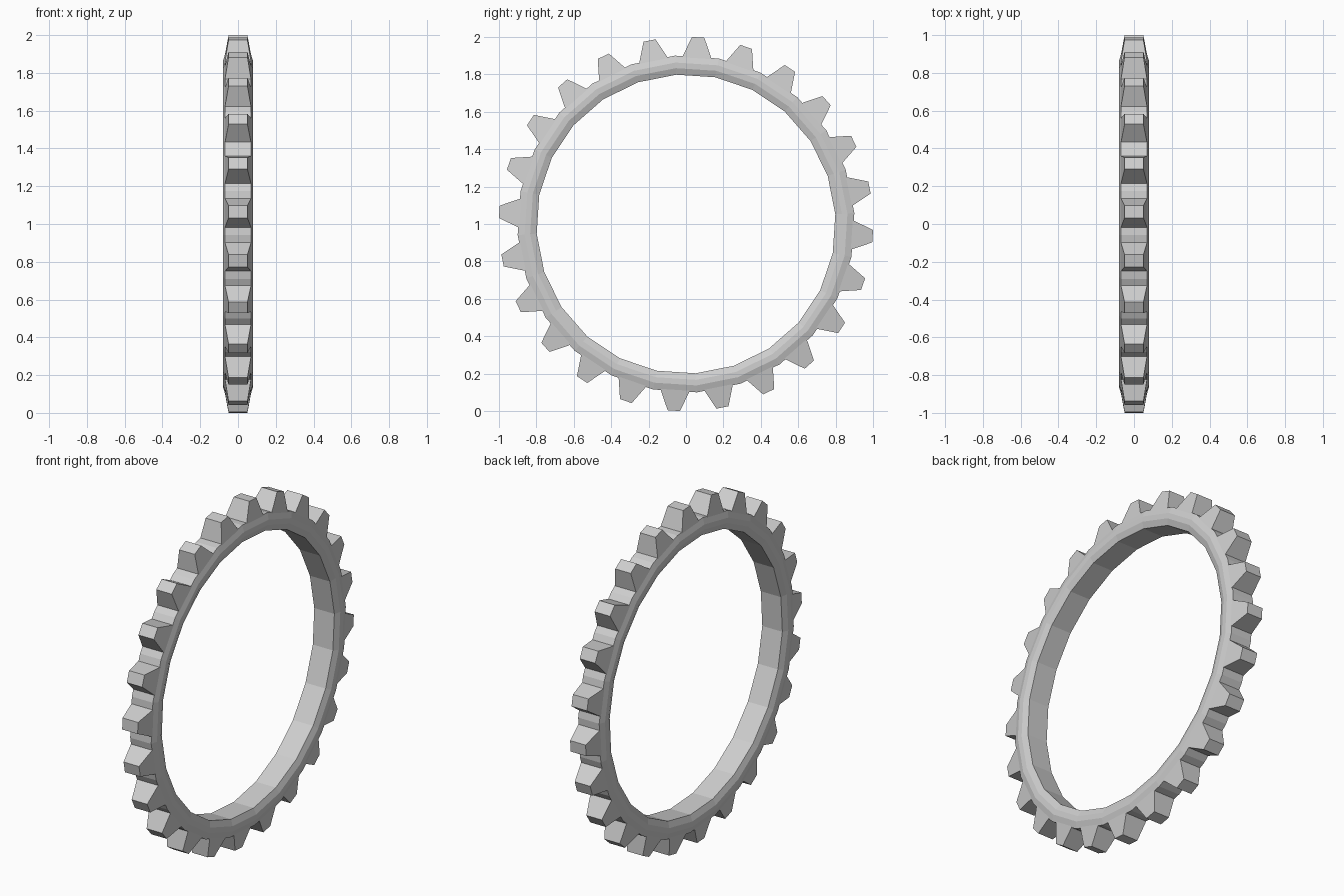
import bpy, bmesh
from math import sin, cos, pi, radians
from mathutils import Matrix

cube = bpy.data.objects.get("Cube")
if cube:
    bpy.data.objects.remove(cube, do_unlink=True)

TEETH = 24
PITCH = 2 * pi / TEETH
FIRST = radians(3.75)          # angle of the first tooth from straight up

steel = bpy.data.materials.new("light grey metal")
steel.use_nodes = True
grey = (0.62, 0.62, 0.62, 1)
steel.diffuse_color = grey
steel.node_tree.nodes["Principled BSDF"].inputs["Base Color"].default_value = grey


def finish(bm, name):
    bmesh.ops.recalc_face_normals(bm, faces=bm.faces)
    mesh = bpy.data.meshes.new(name)
    bm.to_mesh(mesh)
    bm.free()
    mesh.materials.append(steel)
    obj = bpy.data.objects.new(name, mesh)
    obj.location.z = 1
    bpy.context.collection.objects.link(obj)
    return obj


# Ring: closed cross-section (half width, radius) swept around the x axis
half = [(0.065, 0.80), (0.079, 0.835), (0.08, 0.865), (0.068, 0.902)]
section = half + [(-x, r) for x, r in reversed(half)]
bm = bmesh.new()
loops = []
for i in range(TEETH):
    a = FIRST + (i + 0.5) * PITCH
    loops.append([bm.verts.new((x, r * sin(a), r * cos(a))) for x, r in section])
n = len(section)
for i in range(TEETH):
    here, there = loops[i], loops[(i + 1) % TEETH]
    for j in range(n):
        k = (j + 1) % n
        bm.faces.new((here[j], here[k], there[k], there[j]))
finish(bm, "ring")

# Teeth: tapered blocks rooted in the ring
bm = bmesh.new()
for i in range(TEETH):
    block = bmesh.ops.create_cube(bm, size=2)["verts"]
    for v in block:
        wide, across, radius = (0.05, 0.033, 1.0) if v.co.z > 0 else (0.075, 0.091, 0.86)
        v.co = (v.co.x * wide, v.co.y * across, radius)
    turn = Matrix.Rotation(-(FIRST + i * PITCH), 3, 'X')
    bmesh.ops.rotate(bm, verts=block, cent=(0, 0, 0), matrix=turn)
finish(bm, "teeth")
